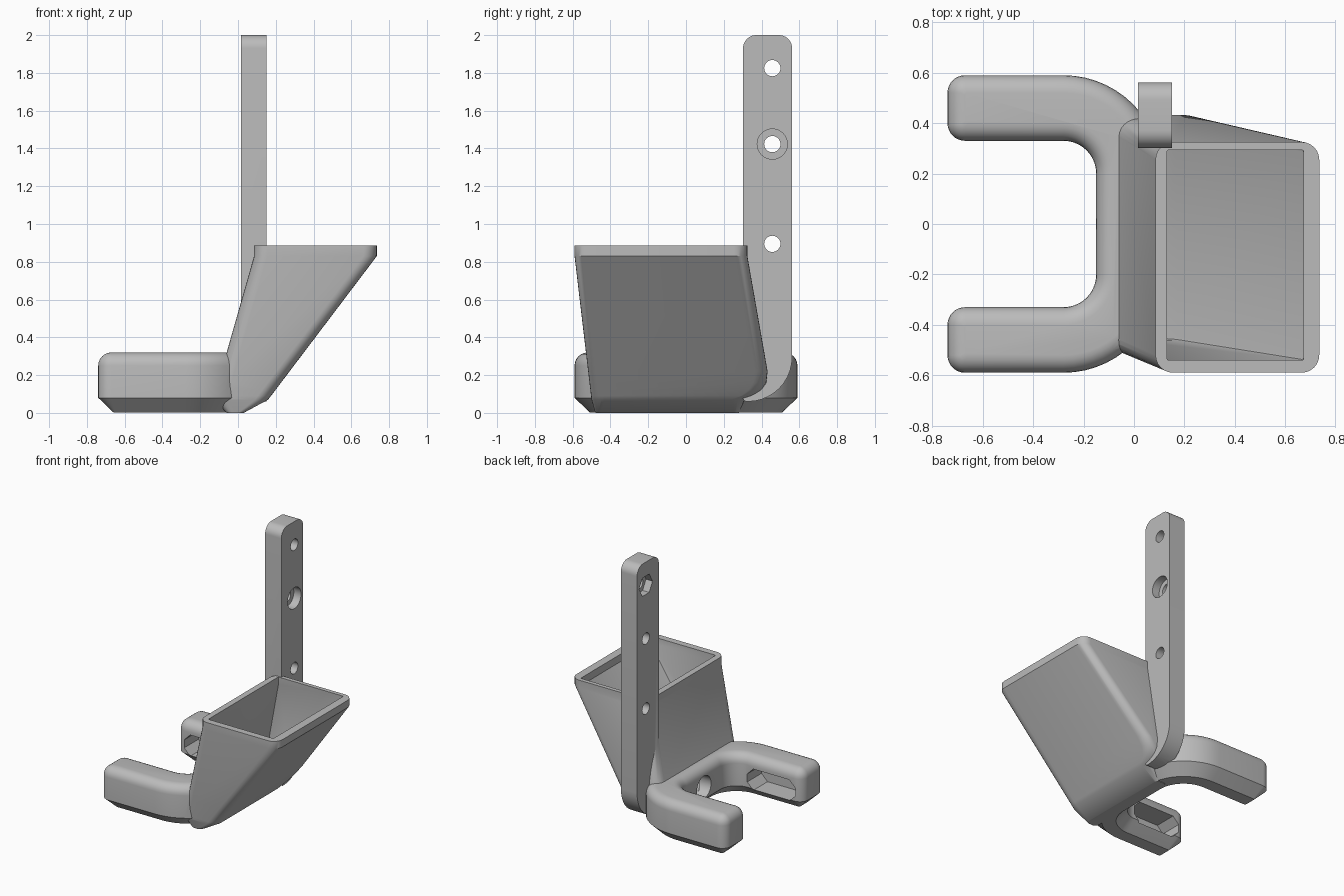
import bpy, bmesh, math
from math import sin, cos, pi, radians

if "Cube" in bpy.data.objects:
    bpy.data.objects.remove(bpy.data.objects["Cube"])

mat = bpy.data.materials.new("plain grey")
mat.diffuse_color = (0.5, 0.5, 0.5, 1)
mat.use_nodes = True
mat.node_tree.nodes["Principled BSDF"].inputs["Base Color"].default_value = mat.diffuse_color


def loft(name, rings, helper=False):
    """Solid skinned through rings of equal point count."""
    bm = bmesh.new()
    vs = [[bm.verts.new(p) for p in r] for r in rings]
    n = len(rings[0])
    for a, b in zip(vs, vs[1:]):
        for i in range(n):
            j = (i + 1) % n
            bm.faces.new((a[i], a[j], b[j], b[i]))
    bm.faces.new(vs[0][::-1])
    bm.faces.new(vs[-1])
    bmesh.ops.recalc_face_normals(bm, faces=bm.faces)
    me = bpy.data.meshes.new(name)
    bm.to_mesh(me)
    bm.free()
    me.materials.append(mat)
    ob = bpy.data.objects.new(name, me)
    bpy.context.collection.objects.link(ob)
    ob.hide_render = helper
    return ob


def arc(cx, cy, r, a0, a1, n=8):
    return [(cx + r * cos(radians(a0 + (a1 - a0) * i / n)),
             cy + r * sin(radians(a0 + (a1 - a0) * i / n))) for i in range(n + 1)]


def rrect(x0, x1, y0, y1, r, n=6):
    """Rounded rectangle; r is one radius or four (from top right, anticlockwise)."""
    q = r if isinstance(r, tuple) else (r,) * 4
    return (arc(x1 - q[0], y1 - q[0], q[0], 0, 90, n) + arc(x0 + q[1], y1 - q[1], q[1], 90, 180, n)
            + arc(x0 + q[2], y0 + q[2], q[2], 180, 270, n) + arc(x1 - q[3], y0 + q[3], q[3], 270, 360, n))


def boolean(target, other, op):
    m = target.modifiers.new("bool", 'BOOLEAN')
    m.object, m.operation, m.solver = other, op, 'EXACT'
    bpy.context.view_layer.objects.active = target
    bpy.ops.object.modifier_apply(modifier=m.name)
    bpy.data.objects.remove(other)


def at_z(pts, z):
    return [(x, y, z) for x, y in pts]


def at_x(pts, x):
    return [(x, y, z) for y, z in pts]


# U shaped fork: outline inset by d at each level
def fork_outline(d):
    ro, ri, t = 0.39 - d, 0.13 + d, -0.74 + d
    yo, yi, c = 0.59 - d, 0.33 + d, max(0.07 - d, 0.01)
    half = (arc(-0.28, 0.2, ro, 0, 90, 14) + arc(t + c, yo - c, c, 90, 180)
            + arc(t + c, yi + c, c, 180, 270) + arc(-0.28, 0.2, ri, 90, 0, 14))
    return half + [(x, -y) for x, y in reversed(half)]


levels = [(0.003, 0.08), (0.08, 0)]
levels += [(0.25 + 0.07 * sin(a * pi / 12), 0.07 * (1 - cos(a * pi / 12))) for a in range(7)]
body = loft("hopper_bracket", [at_z(fork_outline(d), z) for z, d in levels])

# Hopper: leaning flared box with a rounded lower back corner
def left(z):
    return 0.085 - (0.83 - z) * 0.284


def right(z):
    return 0.735 - (0.83 - z) * 0.757


def front(z):
    return -0.59 + (0.83 - z) * 0.118


rings = [at_z(rrect(-0.06, 0.03, -0.48, 0.28, 0.03), 0)]
for z, back in ((0.07, 0.31), (0.09, 0.36), (0.12, 0.40), (0.16, 0.425), (0.22, 0.432), (0.83, 0.325)):
    rings.append(at_z(rrect(left(z), right(z), front(z), back, 0.07), z))
rings.append(at_z(rrect(0.085, 0.735, -0.59, 0.325, 0.07), 0.885))
hopper = loft("hopper", rings)

# Upright mounting bar with rounded top and swept bottom corner
bar_shape = rrect(0.302, 0.562, 0.06, 2.0, (0.07, 0.07, 0.02, 0.235), 10)
bar = loft("mounting_bar", [at_x(bar_shape, 0.015), at_x(bar_shape, 0.15)])

boolean(body, hopper, 'UNION')
boolean(body, bar, 'UNION')

# Hopper cavity
cavity = []
for z, x0, x1, y0, y1 in ((0.1, -0.07, 0.10, -0.455, 0.36), (0.18, -0.045, 0.17, -0.46, 0.39),
                          (0.83, 0.13, 0.672, -0.54, 0.295), (0.95, 0.131, 0.675, -0.541, 0.293)):
    cavity.append(at_z(rrect(x0, x1, y0, y1, 0.008, 2), z))
boolean(body, loft("cavity_cutter", cavity, True), 'DIFFERENCE')


# Round and hexagonal holes along x
def x_hole(y, z, r, x0, x1, n=32):
    pts = [(y + r * cos(2 * pi * i / n), z + r * sin(2 * pi * i / n)) for i in range(n)]
    boolean(body, loft("hole_cutter", [at_x(pts, x0), at_x(pts, x1)], True), 'DIFFERENCE')


for z in (1.825, 1.423, 0.895):
    x_hole(0.457, z, 0.043, -0.1, 0.3)
x_hole(0.457, 1.423, 0.08, 0.09, 0.3)
x_hole(0.457, 1.825, 0.08, -0.1, 0.07, 6)
x_hole(0, 0.17, 0.085, -0.3, -0.04)

# Slots in the inner faces of both fork arms
for s in (1, -1):
    slot = [(-0.68, 0.12), (-0.63, 0.07), (-0.33, 0.07), (-0.28, 0.12),
            (-0.28, 0.18), (-0.33, 0.23), (-0.63, 0.23), (-0.68, 0.18)]
    ends = [[(x, s * y, z) for x, z in slot] for y in (0.2, 0.5)]
    boolean(body, loft("slot_cutter", ends, True), 'DIFFERENCE')

bpy.ops.object.select_all(action='DESELECT')
body.select_set(True)
bpy.context.view_layer.objects.active = body
bpy.ops.object.shade_smooth_by_angle(angle=radians(30))
